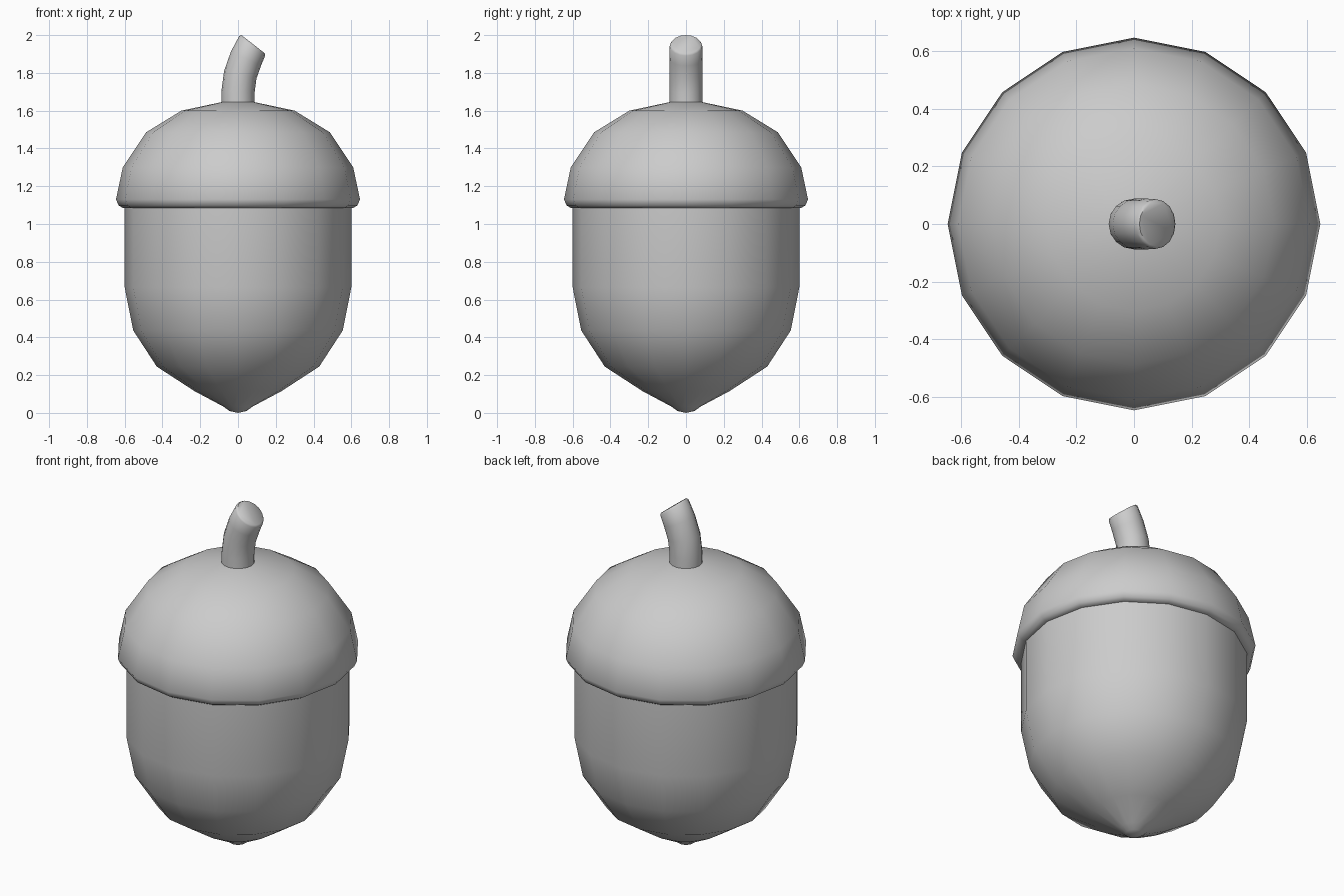
import bpy, bmesh, math
from mathutils import Matrix, Vector

if "Cube" in bpy.data.objects:
    bpy.data.objects.remove(bpy.data.objects["Cube"])

SIDES = 16


def loft(name, rings, angle):
    """Skin rings given as (x, z, tilt in degrees, radius); radius 0 makes a pole."""
    bm = bmesh.new()
    loops = []
    for x, z, tilt, r in rings:
        rot = Matrix.Rotation(math.radians(tilt), 3, 'Y')
        n = SIDES if r > 0 else 1
        loops.append([bm.verts.new(Vector((x, 0, z)) + rot @ Vector(
            (r * math.cos(math.tau * i / n), r * math.sin(math.tau * i / n), 0)))
            for i in range(n)])
    for a, b in zip(loops, loops[1:]):
        for i in range(SIDES):
            j = (i + 1) % SIDES
            if len(a) == 1:
                bm.faces.new((a[0], b[j], b[i]))
            elif len(b) == 1:
                bm.faces.new((a[i], a[j], b[0]))
            else:
                bm.faces.new((a[i], a[j], b[j], b[i]))
    for loop in (loops[0], loops[-1]):
        if len(loop) > 1:
            bm.faces.new(loop)
    bmesh.ops.recalc_face_normals(bm, faces=bm.faces)
    mesh = bpy.data.meshes.new(name)
    bm.to_mesh(mesh)
    bm.free()
    ob = bpy.data.objects.new(name, mesh)
    bpy.context.collection.objects.link(ob)
    bpy.ops.object.select_all(action='DESELECT')
    ob.select_set(True)
    bpy.context.view_layer.objects.active = ob
    bpy.ops.object.shade_smooth_by_angle(angle=math.radians(angle))
    return ob


def lathe(name, profile, angle=50):
    return loft(name, [(0, z, 0, r) for r, z in profile], angle)


# Nut body with pointed tip
lathe("nut", [(0, 0), (0.045, 0.01), (0.08, 0.035), (0.23, 0.115), (0.43, 0.245),
              (0.555, 0.437), (0.60, 0.665), (0.60, 1.12)])

# Domed cap with a rolled rim
lathe("cap", [(0.57, 1.09), (0.61, 1.085), (0.632, 1.098), (0.646, 1.13),
              (0.61, 1.30), (0.487, 1.485), (0.30, 1.60), (0.088, 1.645), (0, 1.65)], 80)

# Bent stem with slanted cut end
loft("stem", [(0, 1.62, 0, 0.088), (0, 1.70, 2, 0.088), (0.012, 1.79, 13, 0.088),
              (0.042, 1.875, 25, 0.088), (0.075, 1.943, 37, 0.086),
              (0.08, 1.952, 38, 0.078)], 60)
